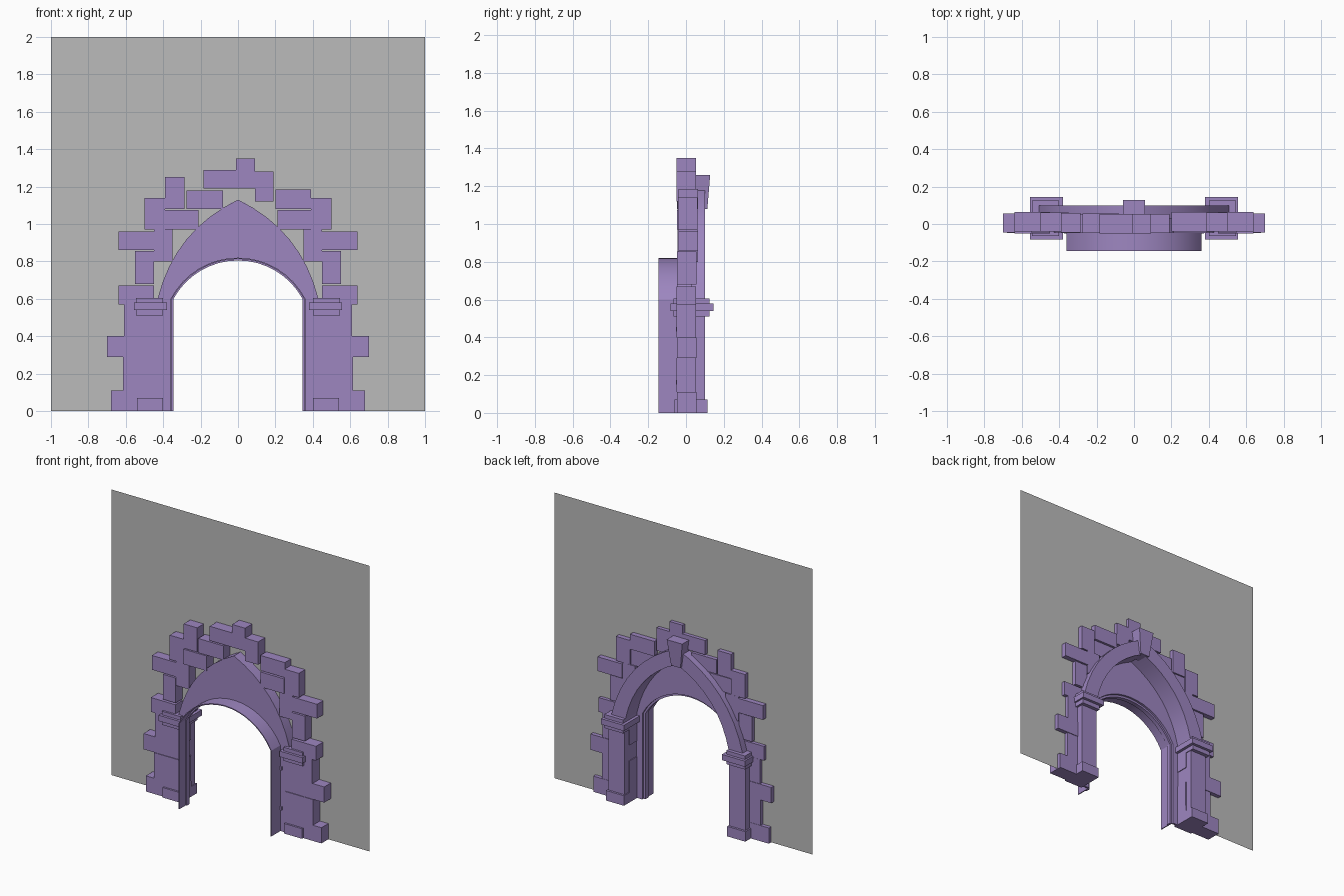
import bpy, bmesh, math, random
from mathutils import Vector

if "Cube" in bpy.data.objects:
    bpy.data.objects.remove(bpy.data.objects["Cube"])
random.seed(4)
SPRING = 0.6


def material(name, colour):
    mat = bpy.data.materials.new(name)
    mat.use_nodes = True
    mat.diffuse_color = (*colour, 1)
    mat.node_tree.nodes["Principled BSDF"].inputs["Base Color"].default_value = (*colour, 1)
    return mat


STONE = material("purple stone", (0.34, 0.24, 0.53))
PLASTER = material("grey plaster", (0.5, 0.5, 0.5))


def finish(name, bm, mat, smooth=False):
    bmesh.ops.recalc_face_normals(bm, faces=bm.faces)
    mesh = bpy.data.meshes.new(name)
    bm.to_mesh(mesh)
    bm.free()
    mesh.materials.append(mat)
    obj = bpy.data.objects.new(name, mesh)
    bpy.context.collection.objects.link(obj)
    if smooth:
        bpy.ops.object.select_all(action='DESELECT')
        obj.select_set(True)
        bpy.context.view_layer.objects.active = obj
        bpy.ops.object.shade_smooth_by_angle(angle=math.radians(30))
    return obj


def box(name, x, y, z):
    """Block between pairs of limits on each axis."""
    bm = bmesh.new()
    bmesh.ops.create_cube(bm, size=1)
    for v in bm.verts:
        v.co = Vector([(lo + hi) / 2 + c * (hi - lo) for c, (lo, hi) in zip(v.co, (x, y, z))])
    return finish(name, bm, STONE)


def mirrored_box(name, x, y, z):
    box("left_" + name, x, y, z)
    box("right_" + name, (-x[1], -x[0]), y, z)


def pointed(half, apex, bulge, steps=8):
    """Gothic outline from the +x foot over the apex to the -x foot."""
    foot, top = Vector((half, SPRING)), Vector((0, apex))
    chord = top - foot
    out = Vector((chord.y, -chord.x)).normalized()
    right = [foot + chord * t + out * bulge * 4 * t * (1 - t)
             for t in (i / steps for i in range(steps + 1))]
    return right + [Vector((-p.x, p.y)) for p in reversed(right[:-1])]


def segmental(half, apex, steps=16):
    """Circular segment from the +x foot to the -x foot."""
    rise = apex - SPRING
    radius = (half ** 2 + rise ** 2) / (2 * rise)
    sweep = math.asin(half / radius)
    angles = [sweep * (1 - 2 * i / steps) for i in range(steps + 1)]
    return [Vector((radius * math.sin(a), apex - radius + radius * math.cos(a))) for a in angles]


def with_legs(path):
    return [Vector((path[0].x, 0))] + path + [Vector((path[-1].x, 0))]


def band(name, outer, inner, y0, y1):
    """Solid strip between two outlines."""
    bm = bmesh.new()
    rows = [[bm.verts.new((p.x, y, p.y)) for p in path]
            for path, y in ((outer, y0), (outer, y1), (inner, y1), (inner, y0))]
    for a, b in zip(rows, rows[1:] + rows[:1]):
        for i in range(len(a) - 1):
            bm.faces.new((a[i], a[i + 1], b[i + 1], b[i]))
    for end in (0, -1):
        bm.faces.new([row[end] for row in rows])
    return finish(name, bm, STONE, smooth=True)


# Wall sheet with a pointed opening
bm = bmesh.new()
outline = [Vector((-1, 0)), Vector((-1, 2)), Vector((1, 2)), Vector((1, 0))]
outline += with_legs(pointed(0.41, 1.11, 0.08))
bm.faces.new([bm.verts.new((p.x, 0.028, p.y)) for p in outline])
finish("wall_sheet", bm, PLASTER)

# Pointed vault, its front panel and the raised ring behind
vault = pointed(0.43, 1.13, 0.08)
ring_inner = pointed(0.40, 1.09, 0.08)
band("front_panel", with_legs(vault), with_legs(segmental(0.36, 0.82)), -0.045, -0.03)
band("vault", vault, ring_inner, -0.035, 0.06)
band("back_ring", pointed(0.51, 1.2, 0.1), ring_inner, 0.03, 0.1)

# Door frame: deep lining and a narrow stop
frame = with_legs(segmental(0.36, 0.82))
band("frame_lining", frame, with_legs(segmental(0.353, 0.813)), -0.145, -0.045)
band("frame_stop", frame, with_legs(segmental(0.345, 0.805)), -0.075, -0.045)
for label, z in (("lower", 0.15), ("upper", 0.43)):
    mirrored_box(label + "_hinge", (0.36, 0.375), (-0.052, -0.045), (z, z + 0.025))

# Columns with plinths and three-step capitals
mirrored_box("shaft", (0.405, 0.53), (-0.045, 0.1), (0, 0.53))
mirrored_box("plinth", (0.4, 0.54), (-0.062, 0.115), (0, 0.07))
mirrored_box("capital_core", (0.4, 0.545), (-0.065, 0.125), (0.51, 0.605))
mirrored_box("capital_slab", (0.38, 0.557), (-0.083, 0.145), (0.54, 0.58))

# Keystone: tapered block leaning outwards at the back
key = box("keystone", (-0.06, 0.06), (0.04, 0.128), (1.08, 1.26))
for v in key.data.vertices:
    if v.co.z < 1.1:
        v.co.x *= 0.6
        v.co.y -= 0.015

# Rough blocks around the opening: x limits, then z limits
side_blocks = [
    (0.40, 0.68, 0, 0.11), (0.40, 0.615, 0.11, 0.29), (0.51, 0.70, 0.29, 0.40),
    (0.40, 0.61, 0.40, 0.57), (0.45, 0.64, 0.57, 0.67), (0.45, 0.55, 0.68, 0.855),
    (0.45, 0.64, 0.86, 0.96), (0.35, 0.45, 0.80, 0.97), (0.39, 0.5, 0.97, 1.14),
    (0.21, 0.39, 0.97, 1.075)]
crown_blocks = [
    (-0.39, -0.285, 1.08, 1.25), (-0.275, -0.08, 1.08, 1.18), (-0.185, 0, 1.19, 1.29),
    (-0.01, 0.09, 1.19, 1.35), (0.09, 0.19, 1.12, 1.28), (0.2, 0.39, 1.08, 1.185)]


def depth():
    shift = random.uniform(-0.007, 0.007)
    return (-0.045 + shift, 0.058 + shift)


for i, (x0, x1, z0, z1) in enumerate(side_blocks):
    mirrored_box(f"side_block_{i}", (x0, x1), depth(), (z0, z1))
for i, (x0, x1, z0, z1) in enumerate(crown_blocks):
    box(f"crown_block_{i}", (x0, x1), depth(), (z0, z1))
